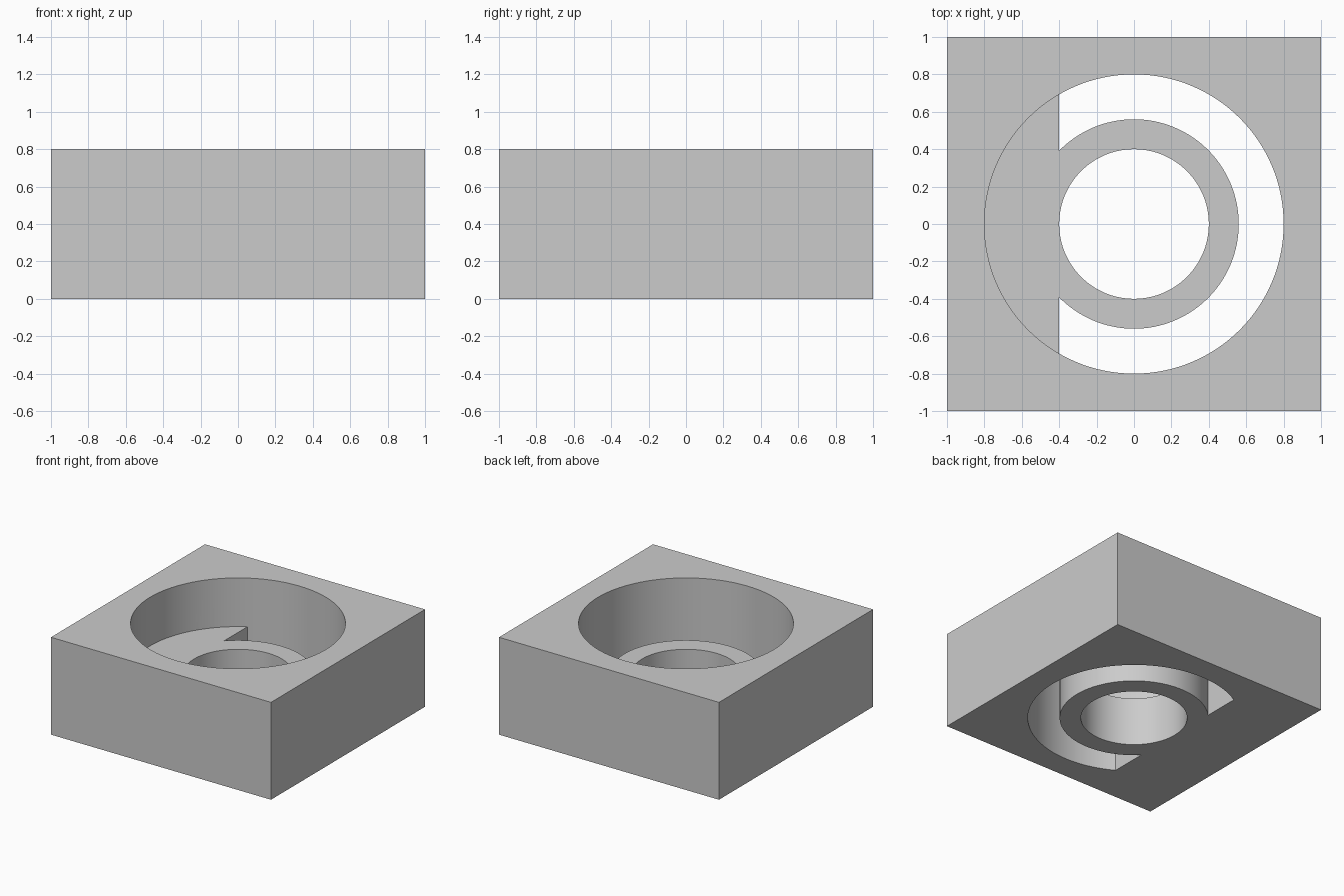
import bpy
import bmesh
from math import acos, cos, pi, sin

if "Cube" in bpy.data.objects:
    bpy.data.objects.remove(bpy.data.objects["Cube"], do_unlink=True)

BORE_R, HUB_R, SHAFT_R = 0.80, 0.56, 0.40
HEIGHT, HUB_HEIGHT = 0.80, 0.40
TAB_X = -0.40

grey = bpy.data.materials.new("light grey")
grey.use_nodes = True
grey.diffuse_color = (0.6, 0.6, 0.6, 1)
grey.node_tree.nodes["Principled BSDF"].inputs["Base Color"].default_value = grey.diffuse_color


def arc(radius, start, end, steps):
    angles = [start + (end - start) * i / steps for i in range(steps + 1)]
    return [(radius * cos(a), radius * sin(a)) for a in angles]


def circle(radius, steps=128):
    return arc(radius, 0, 2 * pi, steps)[:-1]


def prism(name, loops, bottom, top):
    """Extrude a flat outline, with optional hole loops, into a solid."""
    bm = bmesh.new()
    for loop in loops:
        verts = [bm.verts.new((x, y, bottom)) for x, y in loop]
        for i, vert in enumerate(verts):
            bm.edges.new((verts[i - 1], vert))
    bmesh.ops.triangle_fill(bm, use_beauty=True, edges=bm.edges[:])
    result = bmesh.ops.extrude_face_region(bm, geom=bm.faces[:], use_keep_orig=True)
    moved = [g for g in result["geom"] if isinstance(g, bmesh.types.BMVert)]
    bmesh.ops.translate(bm, verts=moved, vec=(0, 0, top - bottom))
    bmesh.ops.recalc_face_normals(bm, faces=bm.faces[:])
    mesh = bpy.data.meshes.new(name)
    bm.to_mesh(mesh)
    bm.free()
    mesh.materials.append(grey)
    obj = bpy.data.objects.new(name, mesh)
    bpy.context.collection.objects.link(obj)
    return obj


# Square block with a wide bore right through it
square = [(-1, -1), (1, -1), (1, 1), (-1, 1)]
housing = prism("housing", [square, circle(BORE_R)], 0, HEIGHT)

# Hub ring carried on a tab whose far end is buried in the block
join = acos(TAB_X / HUB_R)
outline = arc(HUB_R, -join, join, 96)
outline += [(TAB_X, 0.75), (-0.9, 0.75), (-0.9, -0.75), (TAB_X, -0.75)]
hub = prism("hub_and_tab", [outline, circle(SHAFT_R)], 0, HUB_HEIGHT)

# Fuse both into one solid
union = housing.modifiers.new("fuse_hub", "BOOLEAN")
union.operation = "UNION"
union.solver = "EXACT"
union.object = hub
for obj in bpy.context.selected_objects:
    obj.select_set(False)
bpy.context.view_layer.objects.active = housing
housing.select_set(True)
bpy.ops.object.modifier_apply(modifier=union.name)
bpy.data.objects.remove(hub, do_unlink=True)
bpy.ops.object.shade_smooth_by_angle(angle=pi / 6)
